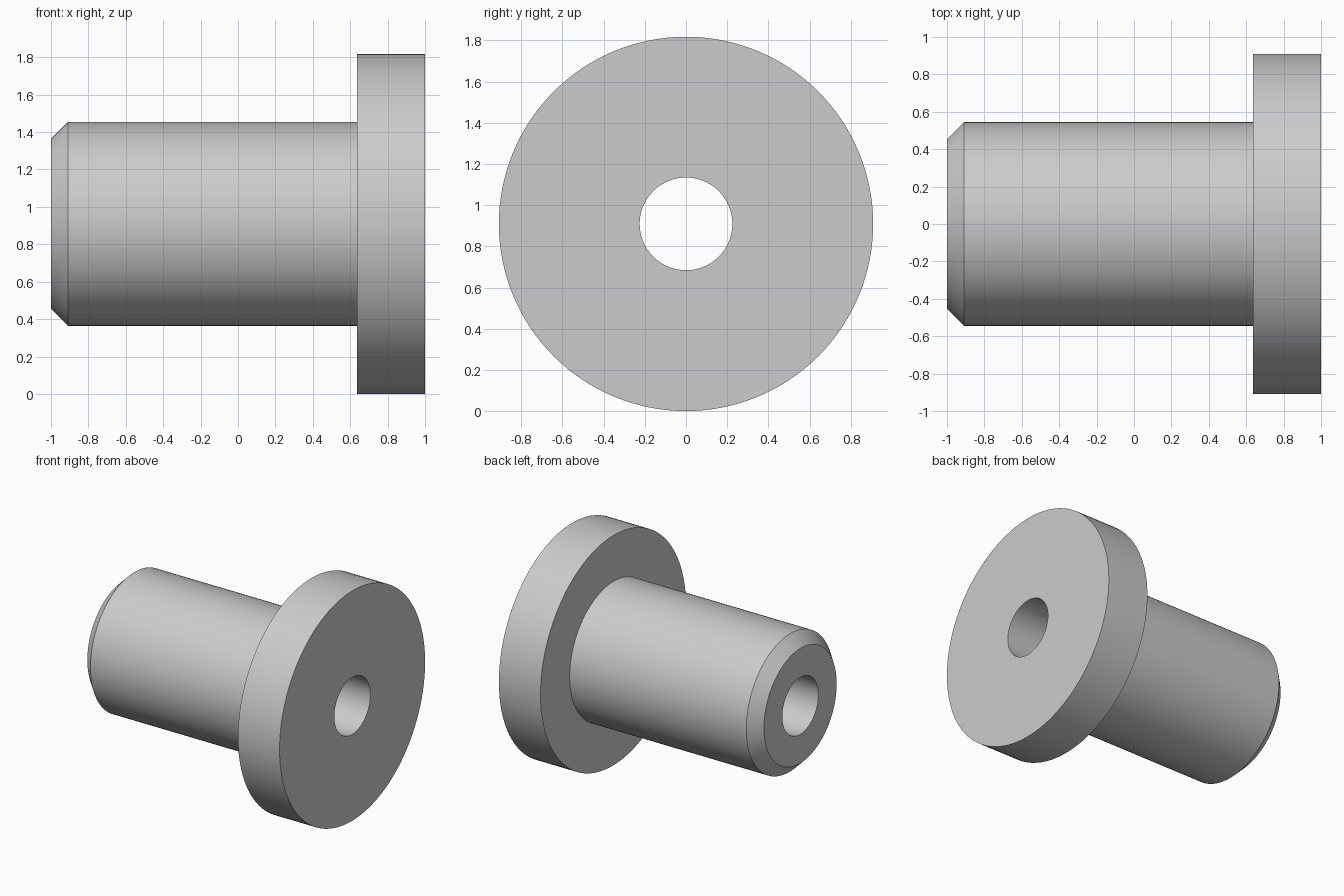
import bpy, bmesh, math
from mathutils import Matrix, Vector

cube = bpy.data.objects.get("Cube")
if cube:
    bpy.data.objects.remove(cube, do_unlink=True)

# Key dimensions
FLANGE_R, SHAFT_R, BORE_R = 0.909, 0.545, 0.225
SHOULDER_X, CHAMFER = 0.636, 0.091
SEGMENTS = 128

# Plain grey metal
grey = bpy.data.materials.new("grey_metal")
grey.use_nodes = True
colour = (0.6, 0.6, 0.6, 1)
grey.diffuse_color = colour
grey.node_tree.nodes["Principled BSDF"].inputs["Base Color"].default_value = colour

# Closed section (x, radius): bore, chamfered shaft, shoulder, flange
section = [
    (-1, BORE_R),
    (-1, SHAFT_R - CHAMFER),
    (-1 + CHAMFER, SHAFT_R),
    (SHOULDER_X, SHAFT_R),
    (SHOULDER_X, FLANGE_R),
    (1, FLANGE_R),
    (1, BORE_R),
]

# Revolve the section around the x axis
bm = bmesh.new()
rings = []
for i in range(SEGMENTS):
    turn = Matrix.Rotation(math.tau * i / SEGMENTS, 3, 'X')
    rings.append([bm.verts.new(turn @ Vector((x, 0, r))) for x, r in section])
for i, ring in enumerate(rings):
    following = rings[(i + 1) % SEGMENTS]
    for j in range(len(section)):
        k = (j + 1) % len(section)
        bm.faces.new((ring[j], ring[k], following[k], following[j]))
bmesh.ops.recalc_face_normals(bm, faces=bm.faces)
bmesh.ops.translate(bm, verts=bm.verts, vec=(0, 0, FLANGE_R))

mesh = bpy.data.meshes.new("flanged_bushing")
bm.to_mesh(mesh)
bm.free()
mesh.materials.append(grey)
bushing = bpy.data.objects.new("flanged_bushing", mesh)
bpy.context.collection.objects.link(bushing)

# Smooth round walls with crisp rims
bpy.ops.object.select_all(action='DESELECT')
bushing.select_set(True)
bpy.context.view_layer.objects.active = bushing
bpy.ops.object.shade_smooth_by_angle(angle=math.radians(30))
